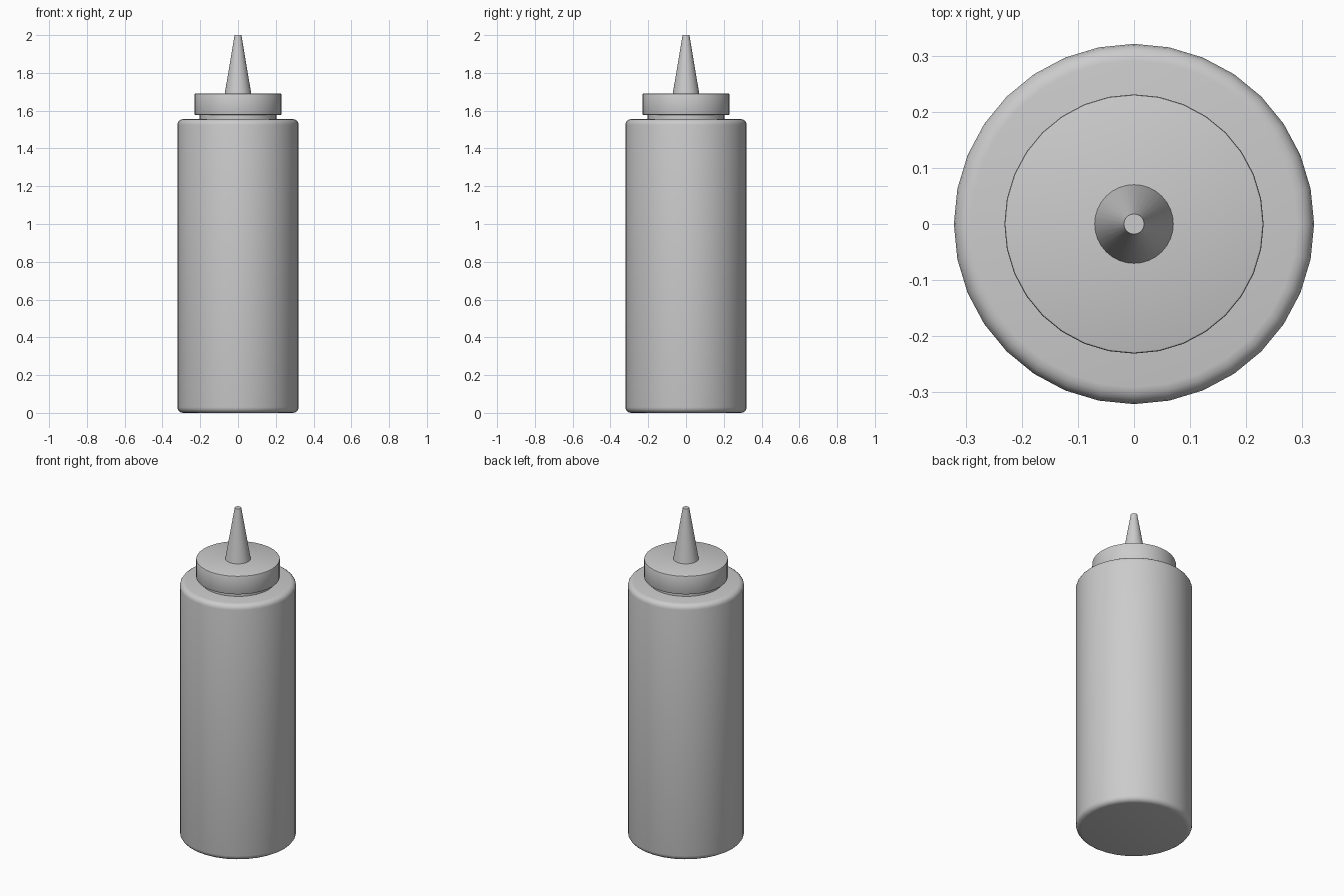
import bpy, bmesh, math

if "Cube" in bpy.data.objects:
    bpy.data.objects.remove(bpy.data.objects["Cube"])

SIDES = 32


def lathe(name, profile, angle=40):
    """Revolve (radius, z) points around z and close both ends."""
    bm = bmesh.new()
    rings = []
    for r, z in profile:
        rings.append([bm.verts.new((r * math.cos(2 * math.pi * i / SIDES),
                                    r * math.sin(2 * math.pi * i / SIDES), z))
                      for i in range(SIDES)])
    for a, b in zip(rings, rings[1:]):
        for i in range(SIDES):
            j = (i + 1) % SIDES
            bm.faces.new((a[i], a[j], b[j], b[i]))
    bm.faces.new(rings[0][::-1])
    bm.faces.new(rings[-1])
    mesh = bpy.data.meshes.new(name)
    bm.to_mesh(mesh)
    bm.free()
    obj = bpy.data.objects.new(name, mesh)
    bpy.context.collection.objects.link(obj)
    bpy.ops.object.select_all(action='DESELECT')
    bpy.context.view_layer.objects.active = obj
    obj.select_set(True)
    bpy.ops.object.shade_smooth_by_angle(angle=math.radians(angle))
    return obj


def rounded(radius, bottom, top, bevel, steps):
    """Profile of a cylinder with rounded rims."""
    arc = [math.pi / 2 * i / steps for i in range(steps + 1)]
    inner = radius - bevel
    low = [(inner + bevel * math.sin(a), bottom + bevel - bevel * math.cos(a)) for a in arc]
    high = [(inner + bevel * math.cos(a), top - bevel + bevel * math.sin(a)) for a in arc]
    return low + high


# Squeeze bottle body
lathe("bottle_body", rounded(0.321, 0.0, 1.555, 0.03, 4))

# Neck between the shoulder and the cap
lathe("bottle_neck", [(0.205, 1.54), (0.205, 1.6)])

# Screw cap
lathe("cap", rounded(0.231, 1.578, 1.69, 0.004, 2))

# Tapered nozzle
lathe("nozzle", [(0.071, 1.685), (0.018, 2.0)])
